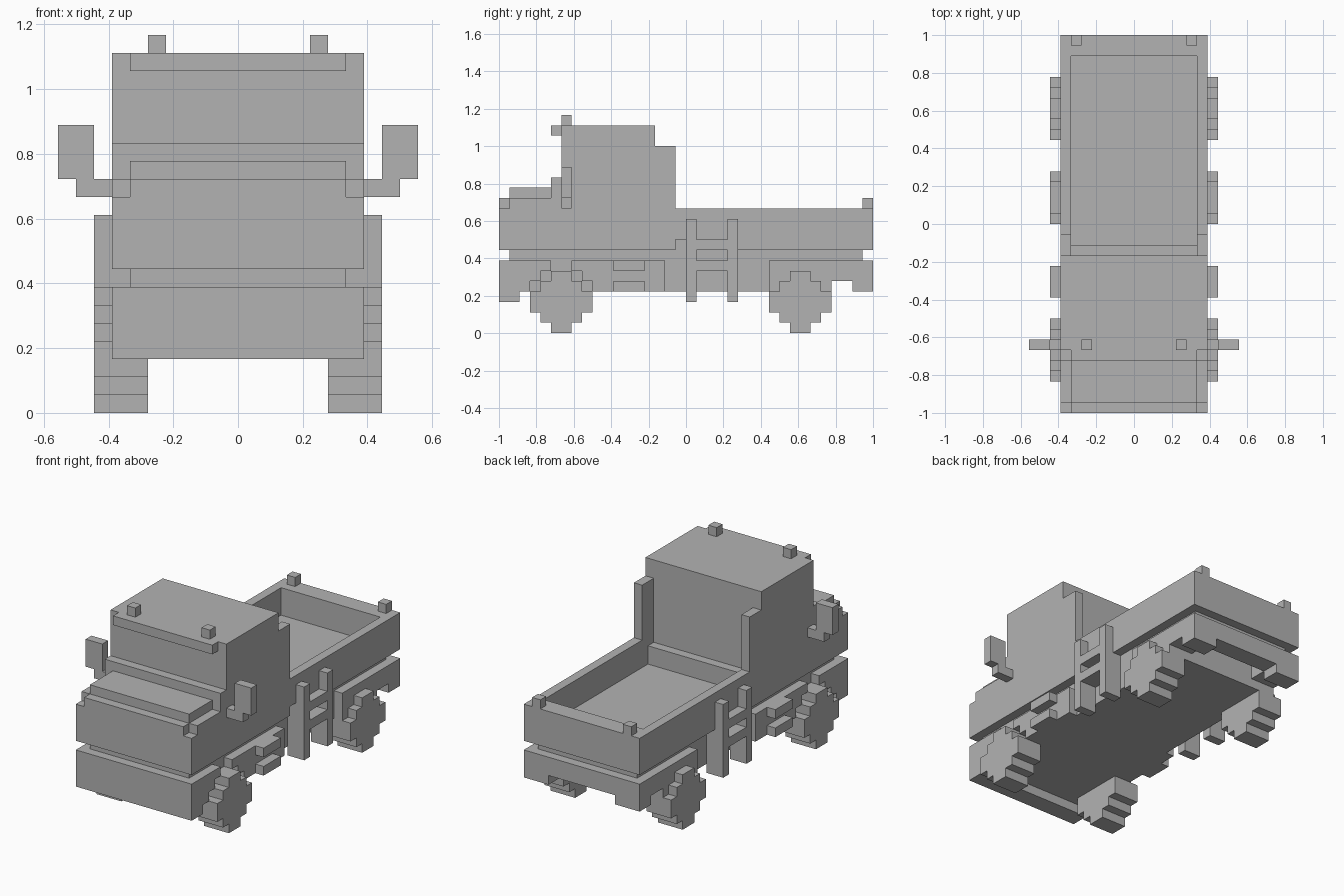
import bpy, bmesh
from mathutils import Vector

old = bpy.data.objects.get("Cube")
if old:
    bpy.data.objects.remove(old, do_unlink=True)

V = 2 / 36  # one block of the grid

paint = bpy.data.materials.new("plain_grey")
paint.use_nodes = True
grey = (0.45, 0.45, 0.45, 1)
paint.diffuse_color = grey
paint.node_tree.nodes["Principled BSDF"].inputs["Base Color"].default_value = grey


def part(name, *boxes, mirror=False):
    """Blocks given as (x0, x1, y0, y1, z0, z1) in grid units."""
    bm = bmesh.new()
    for x0, x1, y0, y1, z0, z1 in boxes:
        lo, hi = Vector((x0, y0, z0)) * V, Vector((x1, y1, z1)) * V
        for v in bmesh.ops.create_cube(bm, size=1)["verts"]:
            v.co = Vector(hi[i] if v.co[i] > 0 else lo[i] for i in range(3))
    mesh = bpy.data.meshes.new(name)
    bm.to_mesh(mesh)
    bm.free()
    mesh.materials.append(paint)
    ob = bpy.data.objects.new(name, mesh)
    bpy.context.collection.objects.link(ob)
    if mirror:
        ob.modifiers.new("Mirror", 'MIRROR')
    return ob


# Cab, hood and visor
part("cab", (-7, 7, -12, -3, 8, 20))
part("dashboard_step", (-7, 7, -13, -12, 8, 15))
part("hood_base", (-7, 7, -17, -13, 8, 13))
part("hood", (-6, 6, -17, -13, 13, 14))
part("nose", (-7, 7, -18, -17, 8, 12), (-6, 6, -18, -17, 12, 13))
part("sun_visor", (-6, 6, -13, -12, 19, 20))
part("roof_light", (4, 5, -12, -11, 20, 21), mirror=True)
part("side_mirror", (7, 9, -12, -11, 12, 13), (8, 10, -12, -11, 13, 16), mirror=True)

# Cargo bed
part("bed_floor", (-6, 6, -3, 16, 8, 9))
part("bed_ledge", (-6, 6, -3, -2, 9, 11))
part("tailgate", (-7, 7, 16, 18, 8, 12))
part("bed_side", (6, 7, -3, -1, 8, 18), (6, 7, -1, 0, 9, 12),
     (6, 7, 0, 16, 8, 12), mirror=True)
part("tail_light", (5, 6, 17, 18, 12, 13), mirror=True)

# Chassis and bumpers
part("chassis_neck", (-6, 6, -17, 17, 7, 8))
part("chassis", (-6, 6, -16, 14, 4, 7))
part("front_bumper", (-7, 7, -18, -16, 3, 7))
part("rear_bumper", (-7, 7, 16, 18, 5, 7))
part("rear_frame", (4, 7, 14, 16, 5, 7), (4, 7, 16, 18, 4, 5), mirror=True)
part("rear_fender", (6, 7, 8, 14, 4, 7), mirror=True)

# Front fender with a stepped arch over the wheel
part("front_fender", *[b for i in range(3) for b in (
    (6, 7, -16, -15 + i, 4 + i, 5 + i),
    (6, 7, -9 - i, -2, 4 + i, 5 + i))], mirror=True)

# Steps and ladder on each side
part("cab_step", *[(7, 8, -7, -4, z, z + 1) for z in (4, 6)], mirror=True)
part("ladder", *[(7, 8, y, y + 1, 3, 11) for y in (0, 4)],
     *[(6, 8, 1, 4, z, z + 1) for z in (6, 8)],
     *[(6, 7, y, y + 1, 3, 8) for y in (0, 4)], mirror=True)

# Blocky wheels, built as layers from the ground up
for name, y in (("front_wheel", -12), ("rear_wheel", 11)):
    part(name, *[(5, 8, y - r, y + r, z, z + 1)
                 for z, r in enumerate((1, 2, 3, 3, 2, 1))], mirror=True)
